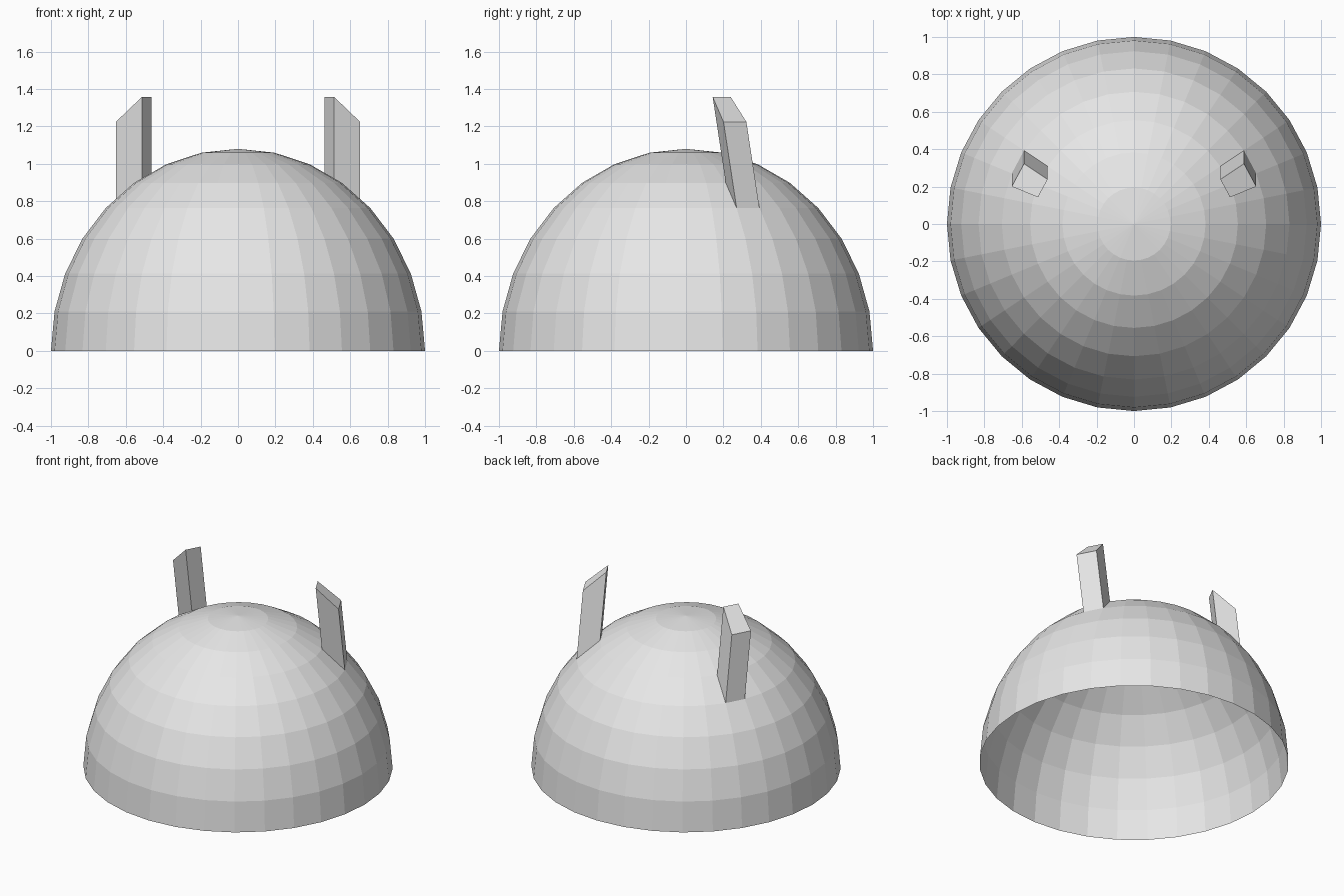
import bpy
import bmesh
import math
from mathutils import Vector

default_cube = bpy.data.objects.get("Cube")
if default_cube:
    bpy.data.objects.remove(default_cube, do_unlink=True)

# One flat grey for everything
grey = bpy.data.materials.new("light_grey")
grey.use_nodes = True
grey.diffuse_color = (0.8, 0.8, 0.8, 1)
grey.node_tree.nodes["Principled BSDF"].inputs["Base Color"].default_value = (0.8, 0.8, 0.8, 1)

DOME_HEIGHT = 1.08
EAR_RISE = Vector((0, -0.07, 0.46))


def make_object(name, bm):
    bm.normal_update()
    mesh = bpy.data.meshes.new(name)
    bm.to_mesh(mesh)
    bm.free()
    mesh.materials.append(grey)
    obj = bpy.data.objects.new(name, mesh)
    bpy.context.collection.objects.link(obj)
    return obj


def make_ear(name, base):
    """Sheared prism raised from one dome panel, open where it meets the dome."""
    bm = bmesh.new()
    low = [bm.verts.new(p) for p in base]
    high = [bm.verts.new(p + EAR_RISE) for p in base]
    for i in range(len(base)):
        j = (i + 1) % len(base)
        bm.faces.new((low[i], low[j], high[j], high[i]))
    bm.faces.new(high)
    return make_object(name, bm)


# Faceted open dome: upper half of a sphere
dome = bmesh.new()
bmesh.ops.create_uvsphere(dome, u_segments=32, v_segments=16, radius=1)
lower = [v for v in dome.verts if v.co.z < -0.01]
bmesh.ops.delete(dome, geom=lower, context='VERTS')
for v in dome.verts:
    v.co.z *= DOME_HEIGHT
dome.normal_update()

# Ears grow out of one panel on each side, replacing it
azimuth, elevation = math.radians(28.1), math.radians(50.6)
panels = []
for name, side in (("left_ear", 1), ("right_ear", -1)):
    target = Vector((side * math.cos(azimuth) * math.cos(elevation),
                     math.sin(azimuth) * math.cos(elevation),
                     DOME_HEIGHT * math.sin(elevation)))
    panel = min(dome.faces, key=lambda f: (f.calc_center_median() - target).length)
    make_ear(name, [v.co.copy() for v in panel.verts])
    panels.append(panel)
bmesh.ops.delete(dome, geom=panels, context='FACES')
make_object("dome_shell", dome)
